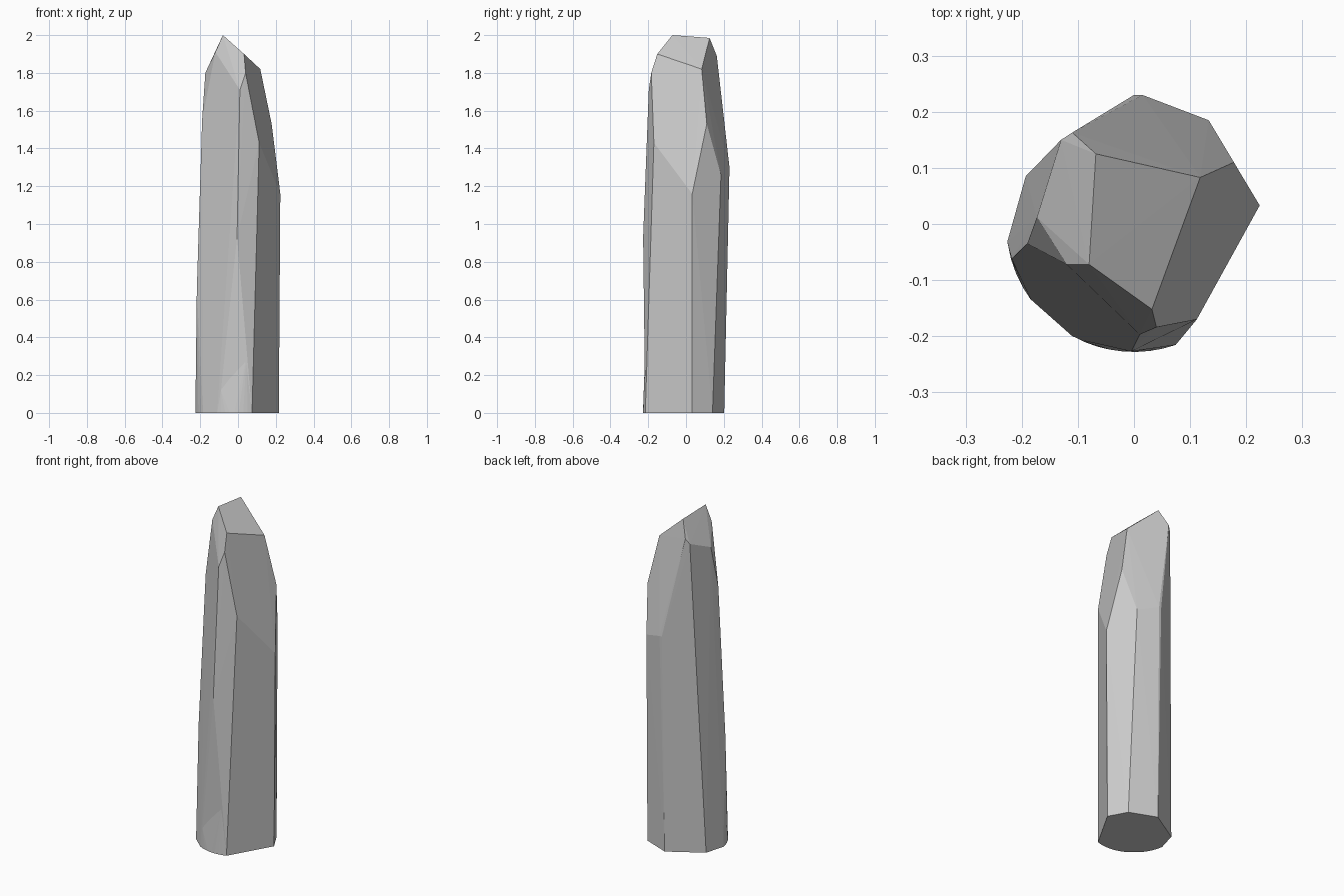
import bpy, bmesh, math

if "Cube" in bpy.data.objects:
    bpy.data.objects.remove(bpy.data.objects["Cube"])

R = 0.228  # radius of the rounded stub the crystal was cut from


def arc(degrees):
    return [(R * math.cos(math.radians(a)), R * math.sin(math.radians(a)), 0) for a in degrees]


def hull(name, points):
    bm = bmesh.new()
    for p in points:
        bm.verts.new(p)
    res = bmesh.ops.convex_hull(bm, input=bm.verts[:])
    loose = [v for v in bm.verts if not v.link_faces]
    bmesh.ops.delete(bm, geom=loose, context='VERTS')
    bmesh.ops.dissolve_limit(bm, angle_limit=math.radians(0.5), verts=bm.verts[:], edges=bm.edges[:])
    bmesh.ops.recalc_face_normals(bm, faces=bm.faces[:])
    mesh = bpy.data.meshes.new(name)
    bm.to_mesh(mesh)
    bm.free()
    obj = bpy.data.objects.new(name, mesh)
    bpy.context.collection.objects.link(obj)
    return obj


# Tip facets
tip = [(-0.08, -0.072, 2.0), (-0.068, 0.125, 1.985), (0.118, 0.083, 1.82),
       (0.032, -0.152, 1.9), (-0.12, -0.072, 1.91), (0.04, -0.184, 1.8),
       (0.01, -0.197, 1.71), (-0.173, 0.012, 1.8), (-0.19, -0.035, 1.55),
       (-0.11, 0.163, 1.89), (-0.13, 0.15, 1.86)]
# Shoulder corners of the long side facets
shoulder = [(0.178, 0.11, 1.53), (0.224, 0.033, 1.16), (0.112, -0.17, 1.43),
            (0.133, 0.185, 1.26), (0.0, 0.23, 1.3), (0.015, 0.23, 1.3),
            (-0.005, -0.227, 0.93), (-0.218, -0.062, 0.65), (-0.09, -0.208, 0.12)]
# Base outline: straight cut sides plus the rounded front left
base = [(0.216, 0.033, 0), (0.158, 0.14, 0), (0.0, 0.202, 0), (-0.193, 0.085, 0)]
base += arc([-71, -119, -144, -150, -157, -164, -172])
crystal = hull("crystal", tip + shoulder + base)

# Rounded foot left at the front of the base
foot = hull("foot", arc(range(-119, -70, 6)) + [(0.075, -0.213, 0), (-0.09, -0.209, 0.12),
            (0.045, -0.217, 0.3), (0.0, -0.1, 0), (0.0, -0.15, 0.1)])
foot.hide_render = True
join = crystal.modifiers.new("join_foot", 'BOOLEAN')
join.operation = 'UNION'
join.solver = 'EXACT'
join.object = foot
bpy.context.view_layer.objects.active = crystal
crystal.select_set(True)
bpy.ops.object.modifier_apply(modifier=join.name)
bpy.data.objects.remove(foot)
